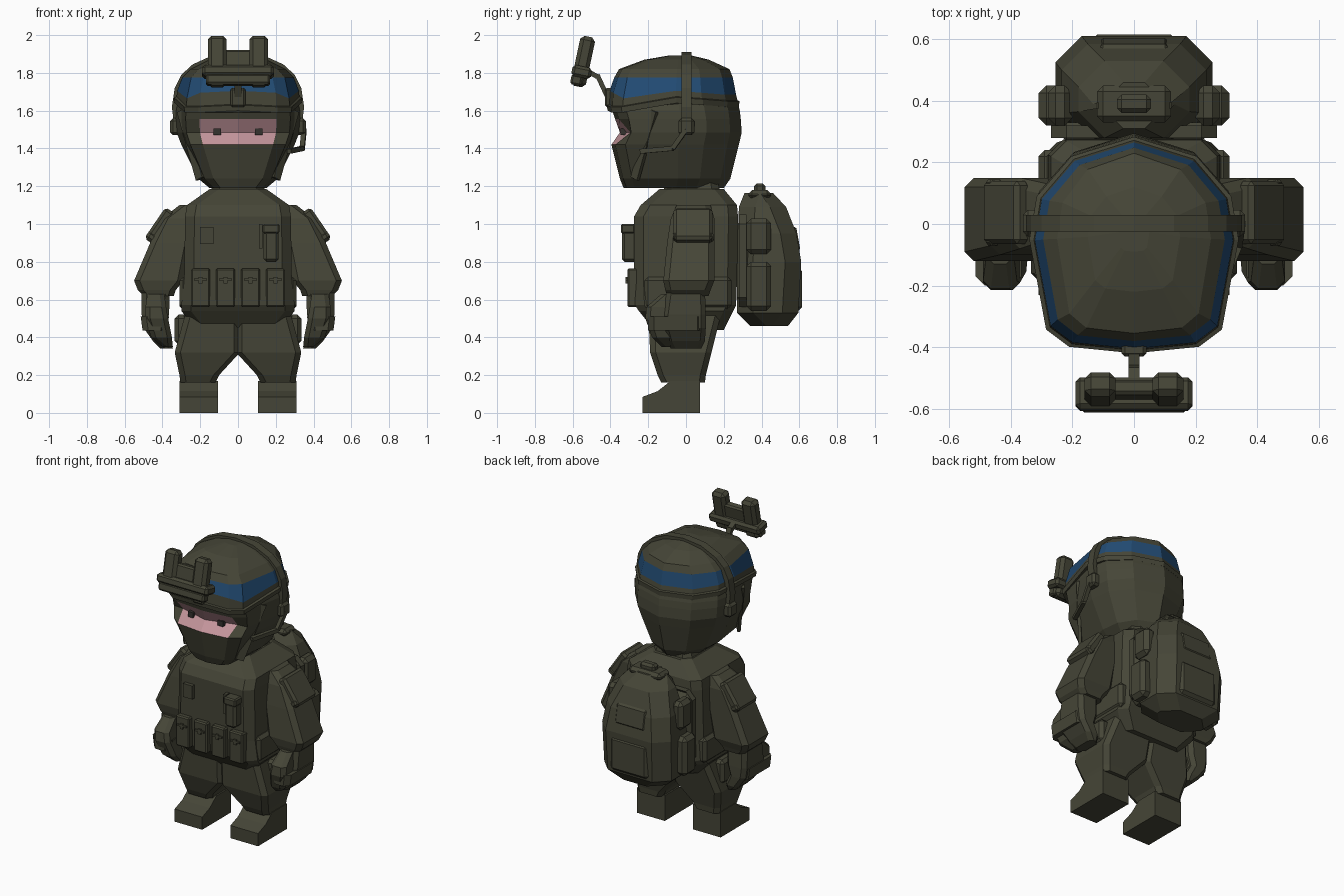
import bpy, bmesh, math
from mathutils import Vector, Matrix

cube = bpy.data.objects.get("Cube")
if cube:
    bpy.data.objects.remove(cube)


def material(name, rgb):
    m = bpy.data.materials.new(name)
    m.use_nodes = True
    m.diffuse_color = (*rgb, 1)
    m.node_tree.nodes["Principled BSDF"].inputs["Base Color"].default_value = (*rgb, 1)
    return m


OLIVE = material("olive drab", (0.06, 0.06, 0.038))
BLUE = material("blue band", (0.016, 0.07, 0.17))
SKIN = material("skin pink", (0.55, 0.3, 0.33))
DARK = material("dark eye", (0.035, 0.032, 0.028))


def finish(name, bm, mats=(OLIVE,)):
    bmesh.ops.recalc_face_normals(bm, faces=bm.faces)
    me = bpy.data.meshes.new(name)
    bm.to_mesh(me)
    bm.free()
    for m in mats:
        me.materials.append(m)
    ob = bpy.data.objects.new(name, me)
    bpy.context.collection.objects.link(ob)
    return ob


def loft(name, rings, mats=(OLIVE,), rule=None):
    """Skin a stack of equal rings; rule(row, column) picks a material slot."""
    bm = bmesh.new()
    rows = [[bm.verts.new(p) for p in r] for r in rings]
    n = len(rows[0])
    for i, (a, b) in enumerate(zip(rows, rows[1:])):
        for j in range(n):
            k = (j + 1) % n
            f = bm.faces.new((a[j], a[k], b[k], b[j]))
            f.material_index = rule(i, j) if rule else 0
    bm.faces.new(rows[0])
    bm.faces.new(rows[-1])
    return finish(name, bm, mats)


def octagon(z, x0, x1, y0, y1, c=0.04, s=1):
    """Chamfered rectangle at height z; s = -1 mirrors it."""
    pts = [(x0 + c, y0), (x1 - c, y0), (x1, y0 + c), (x1, y1 - c),
           (x1 - c, y1), (x0 + c, y1), (x0, y1 - c), (x0, y0 + c)]
    return [(s * x, y, z) for x, y in pts]


def stack(name, rows, c=0.04, s=1):
    return loft(name, [octagon(*r, c, s) for r in rows])


def box(name, lo, hi, bevel=0.0, turn=None, mat=OLIVE):
    """Box between two corners, optionally bevelled and turned (angle, axis) in place."""
    lo, hi = Vector(lo), Vector(hi)
    bm = bmesh.new()
    bmesh.ops.create_cube(bm, size=1)
    bmesh.ops.scale(bm, vec=hi - lo, verts=bm.verts)
    if bevel:
        bmesh.ops.bevel(bm, geom=bm.edges[:], offset=bevel, segments=1, affect='EDGES')
    if turn:
        bmesh.ops.rotate(bm, matrix=Matrix.Rotation(turn[0], 3, turn[1]), verts=bm.verts)
    bmesh.ops.translate(bm, vec=(lo + hi) / 2, verts=bm.verts)
    return finish(name, bm, (mat,))


def bar(name, p, q, w, d):
    """Rectangular rod from p to q."""
    p, q = Vector(p), Vector(q)
    bm = bmesh.new()
    bmesh.ops.create_cube(bm, size=1)
    bmesh.ops.scale(bm, vec=(w, d, (q - p).length), verts=bm.verts)
    rot = (q - p).to_track_quat('Z', 'Y').to_matrix()
    bmesh.ops.rotate(bm, matrix=rot, verts=bm.verts)
    bmesh.ops.translate(bm, vec=(p + q) / 2, verts=bm.verts)
    return finish(name, bm)


# Head outline: half ring from front centre to back centre
HALF = [(0, -1), (.62, -.94), (.84, -.78), (1, .05), (.93, .45), (.6, .82), (0, 1)]


def head_ring(z, rx, yf, yb, lift=(0,) * 7, push=(0,) * 7):
    c, h = (yf + yb) / 2, (yb - yf) / 2
    half = [(x * rx, c + y * h + p, z + l) for (x, y), l, p in zip(HALF, lift, push)]
    return half + [(-x, y, zz) for x, y, zz in half[-2:0:-1]]


# Hooded head with the eye opening sunk into the front
SINK = (.035, .07, .02, 0, 0, 0, 0)
hood = [head_ring(1.19, .15, -.33, .2), head_ring(1.24, .21, -.35, .235),
        head_ring(1.42, .3, -.395, .28), head_ring(1.485, .325, -.385, .295, push=SINK),
        head_ring(1.555, .33, -.375, .29), head_ring(1.6, .328, -.39, .285),
        head_ring(1.72, .3, -.37, .25)]
loft("hooded_head", hood, (OLIVE, SKIN), lambda i, j: int(i in (2, 3) and j in (0, 11)))
for s, side in ((1, "left"), (-1, "right")):
    box(side + "_eye", (s * .11 - .02, -.347, 1.47), (s * .11 + .02, -.30, 1.505), mat=DARK)

# Brow roll of the hood and helmet shell with a painted band
RIM = (-.02, -.03, -.03, .02, .01, 0, 0)
BAND = (.01, 0, -.03, .01, 0, -.01, -.01)
shell = [head_ring(1.62, .335, -.415, .28, RIM), head_ring(1.65, .34, -.42, .283, RIM),
         head_ring(1.655, .325, -.41, .272, RIM), head_ring(1.695, .322, -.405, .265, BAND),
         head_ring(1.775, .295, -.38, .248), head_ring(1.82, .25, -.355, .23),
         head_ring(1.87, .15, -.22, .12), head_ring(1.892, .05, -.09, .03)]
loft("helmet", shell, (OLIVE, BLUE), lambda i, j: int(i == 3))

# Headset: band over the helmet, ear cups, microphone
arc = [(.335, 1.5), (.35, 1.62), (.335, 1.72), (.3, 1.79), (.24, 1.845), (.13, 1.895), (0, 1.91)]
arc += [(-x, z) for x, z in arc[-2::-1]]
band = []
for x, z in arc:
    xi, zi = x * .92, 1.5 + (z - 1.5) * .92
    band.append([(x, -.025, z), (x, .03, z), (xi, .03, zi), (xi, -.025, zi)])
loft("headset_band", band)
for s, side in ((1, "left"), (-1, "right")):
    box(side + "_ear_cup", (s * .33 - .03, -.04, 1.47), (s * .33 + .03, .045, 1.56), .015)
    bar(side + "_chin_strap", (s * .3, -.17, 1.6), (s * .2, -.27, 1.24), .02, .05)
mic = [(.35, 0, 1.5), (.34, -.07, 1.4), (.27, -.24, 1.385)]
for i in (0, 1):
    bar("microphone_boom", mic[i], mic[i + 1], .025, .025)

# Raised night goggles on a folding arm
tilt = (-.21, 'X')
box("goggle_mount", (-.04, -.43, 1.62), (.04, -.37, 1.72), .01)
bar("goggle_arm", (0, -.41, 1.66), (0, -.47, 1.79), .035, .025)
bar("goggle_arm_tip", (0, -.47, 1.78), (0, -.54, 1.82), .035, .025)
box("goggle_bridge", (-.19, -.605, 1.775), (.19, -.5, 1.835), .015, tilt)
box("goggle_body", (-.08, -.57, 1.76), (.08, -.52, 1.92), .01, tilt)
box("goggle_lower_plate", (-.17, -.61, 1.735), (.17, -.55, 1.79), .01, tilt)
for s, side in ((1, "left"), (-1, "right")):
    box(side + "_goggle_tube", (s * .11 - .05, -.585, 1.725), (s * .11 + .05, -.505, 1.995), .02, tilt)

# Neck, torso and vest
stack("neck", [(1.12, -.16, .16, -.13, .19), (1.22, -.13, .13, -.11, .17)])
stack("torso", [(.44, -.22, .22, -.17, .2), (.54, -.3, .3, -.25, .25), (.57, -.3, .3, -.27, .265),
                (.7, -.285, .285, -.275, .27), (1.04, -.28, .28, -.275, .275),
                (1.1, -.27, .27, -.24, .27), (1.185, -.15, .15, -.14, .2)], .05)
box("vest_cummerbund", (-.31, -.22, .55), (.31, .24, .72), .02)

# Chest gear
for i in range(4):
    x = (i - 1.5) * .132
    box("magazine_pouch", (x - .05, -.31, .56), (x + .05, -.25, .765), .008)
    box("pouch_tab", (x - .035, -.32, .7), (x + .035, -.3, .712))
    box("pouch_buckle", (x - .01, -.32, .685), (x + .01, -.3, .72))
box("chest_patch", (-.2, -.3, .895), (-.13, -.26, .985))
box("radio", (.135, -.34, .8), (.215, -.26, .965), .015)
box("radio_cap", (.13, -.345, .95), (.22, -.27, 1.0), .008)
box("radio_antenna", (.11, -.315, .87), (.13, -.26, 1.0))

# Backpack with side pockets, rear pocket and handle
stack("backpack", [(.46, -.17, .17, .34, .54), (.53, -.25, .25, .27, .595), (.8, -.255, .255, .27, .61),
                   (.95, -.235, .235, .275, .585), (1.09, -.18, .18, .28, .53),
                   (1.165, -.12, .12, .31, .46)], .085)
box("backpack_panel", (-.27, .27, .56), (.27, .33, 1.05), .05)
box("rear_pocket", (-.15, .55, .53), (.15, .615, .78), .03)
box("upper_flap", (-.13, .5, .83), (.13, .595, 1.0), .03, (.18, 'X'))
box("handle", (-.055, .36, 1.14), (.055, .42, 1.215), .015)
box("handle_base", (-.12, .33, 1.13), (.12, .45, 1.18), .02)

for s, side in ((1, "left"), (-1, "right")):
    # Backpack side pockets
    for part, z0, z1, x1 in (("lower", .54, .8, .31), ("upper", .84, 1.03, .28)):
        xs = sorted((s * .2, s * x1))
        box(f"{side}_{part}_side_pocket", (xs[0], .32, z0), (xs[1], .45, z1), .025)
    # Sleeve, shoulder pad, forearm and hand
    stack(side + "_sleeve", [(.62, .34, .5, -.1, .12), (.65, .33, .53, -.11, .13), (.7, .29, .55, -.12, .15),
                             (.9, .25, .465, -.1, .15), (1.03, .24, .4, -.08, .15),
                             (1.1, .22, .31, -.05, .13)], .03, s)
    box(side + "_shoulder_pad", (s * .415 - .03, -.065, .89), (s * .415 + .03, .14, 1.09), .015, (s * -.6, 'Y'))
    box(side + "_shoulder_strap", (s * .455 - .025, -.07, .91), (s * .455 + .025, .145, .95), .01, (s * -.6, 'Y'))
    stack(side + "_forearm", [(.34, .345, .41, -.08, .08), (.38, .35, .45, -.1, .1), (.45, .385, .5, -.12, .105),
                              (.52, .365, .51, -.12, .105), (.66, .36, .51, -.1, .1)], .025, s)
    stack(side + "_hand", [(.35, .345, .4, -.13, -.06), (.4, .35, .46, -.18, -.06), (.5, .37, .49, -.215, -.06),
                           (.56, .38, .49, -.21, -.06), (.63, .39, .48, -.13, -.06)], .025, s)
    stack(side + "_glove_cuff", [(.435, .38, .505, -.2, .09), (.51, .365, .515, -.2, .09)], .03, s)
    # Trouser leg and boot
    stack(side + "_leg", [(.16, .12, .305, -.13, .1), (.2, .1, .31, -.15, .105), (.32, -.01, .335, -.19, .135),
                          (.54, -.01, .275, -.2, .19)], .03, s)
    sole = [(-.23, 0), (-.23, .085), (-.15, .115), (-.08, .17), (.075, .17), (.075, 0)]
    loft(side + "_boot", [[(s * x, y, z) for y, z in sole] for x in (.105, .31)])
    box(side + "_thigh_pocket", (s * .3 - .035, -.09, .36), (s * .3 + .035, .09, .52), .02)
